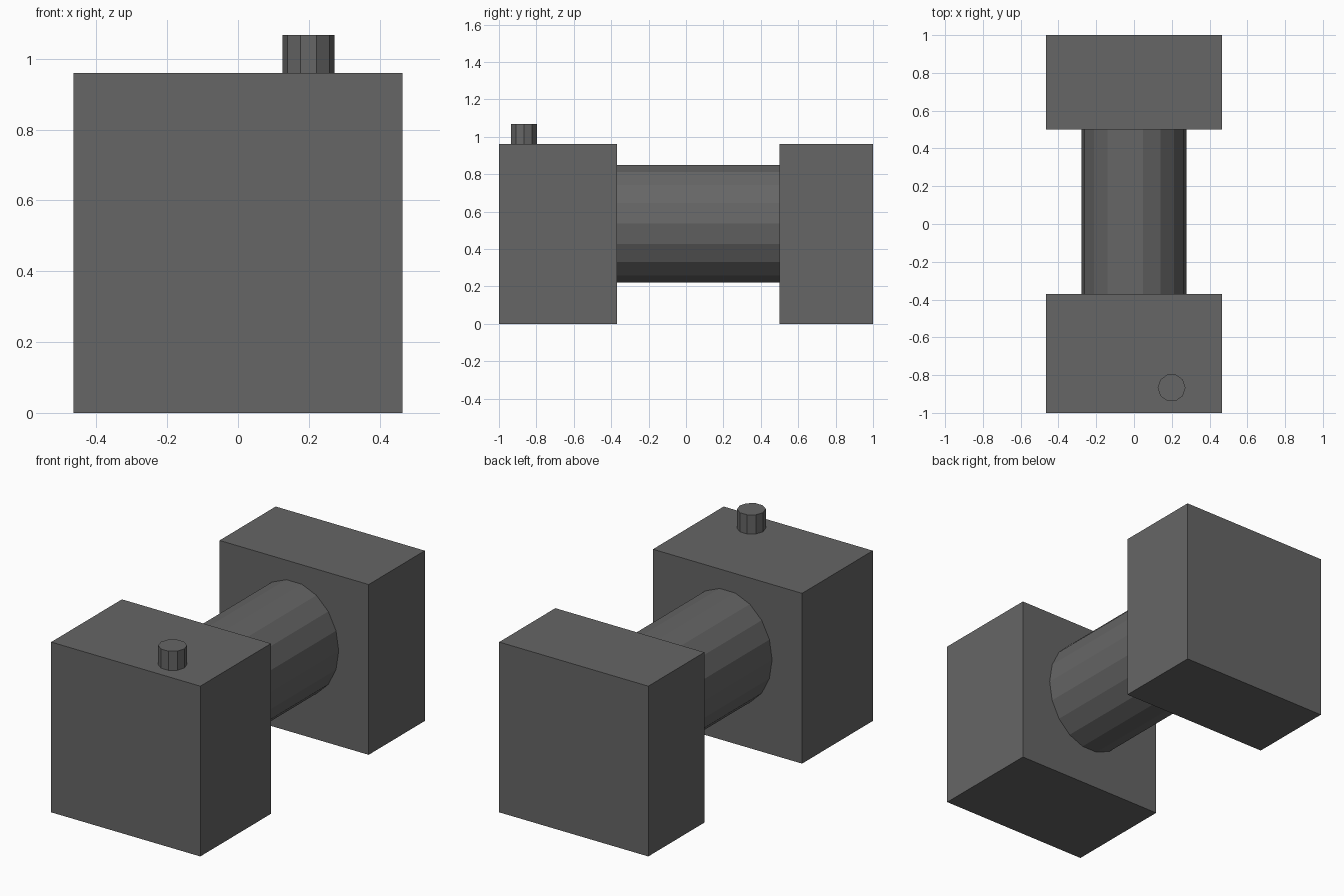
import bpy
import bmesh
import math
from mathutils import Matrix, Vector

if "Cube" in bpy.data.objects:
    bpy.data.objects.remove(bpy.data.objects["Cube"])

grey = bpy.data.materials.new("dark_grey")
grey.diffuse_color = (0.133, 0.133, 0.133, 1.0)
grey.use_nodes = True
grey.node_tree.nodes["Principled BSDF"].inputs["Base Color"].default_value = grey.diffuse_color


def finish(name, bm):
    bmesh.ops.recalc_face_normals(bm, faces=bm.faces)
    mesh = bpy.data.meshes.new(name)
    bm.to_mesh(mesh)
    bm.free()
    mesh.materials.append(grey)
    obj = bpy.data.objects.new(name, mesh)
    bpy.context.collection.objects.link(obj)
    return obj


def box(name, lo, hi):
    lo, hi = Vector(lo), Vector(hi)
    bm = bmesh.new()
    bmesh.ops.create_cube(bm, size=1.0)
    bmesh.ops.transform(bm, verts=bm.verts,
                        matrix=Matrix.Translation((lo + hi) / 2) @ Matrix.Diagonal((*(hi - lo), 1)))
    return finish(name, bm)


def prism(name, sides, rx, ry, depth, matrix):
    """Elliptical prism along local z, with a vertex on the local +x axis."""
    bm = bmesh.new()
    ring = []
    for i in range(sides):
        a = math.tau * i / sides
        ring.append(bm.verts.new((rx * math.cos(a), ry * math.sin(a), -depth / 2)))
    base = bm.faces.new(ring)
    top = bmesh.ops.extrude_face_region(bm, geom=[base])
    moved = [v for v in top["geom"] if isinstance(v, bmesh.types.BMVert)]
    bmesh.ops.translate(bm, verts=moved, vec=(0, 0, depth))
    bmesh.ops.transform(bm, verts=bm.verts, matrix=matrix)
    return finish(name, bm)


# Two end blocks
box("front_block", (-0.465, -1.0, 0.0), (0.465, -0.37, 0.96))
box("back_block", (-0.465, 0.5, 0.0), (0.465, 1.0, 0.96))

# Horizontal drum joining the blocks (18 sides, slightly taller than wide)
prism("drum", 18, 0.278, 0.32, 0.87,
      Matrix.Translation((0, 0.065, 0.535)) @ Matrix.Rotation(math.radians(90), 4, 'X'))

# Small knob on the front block (10 sides)
prism("knob", 10, 0.0735, 0.0735, 0.108, Matrix.Translation((0.199, -0.867, 1.014)))
